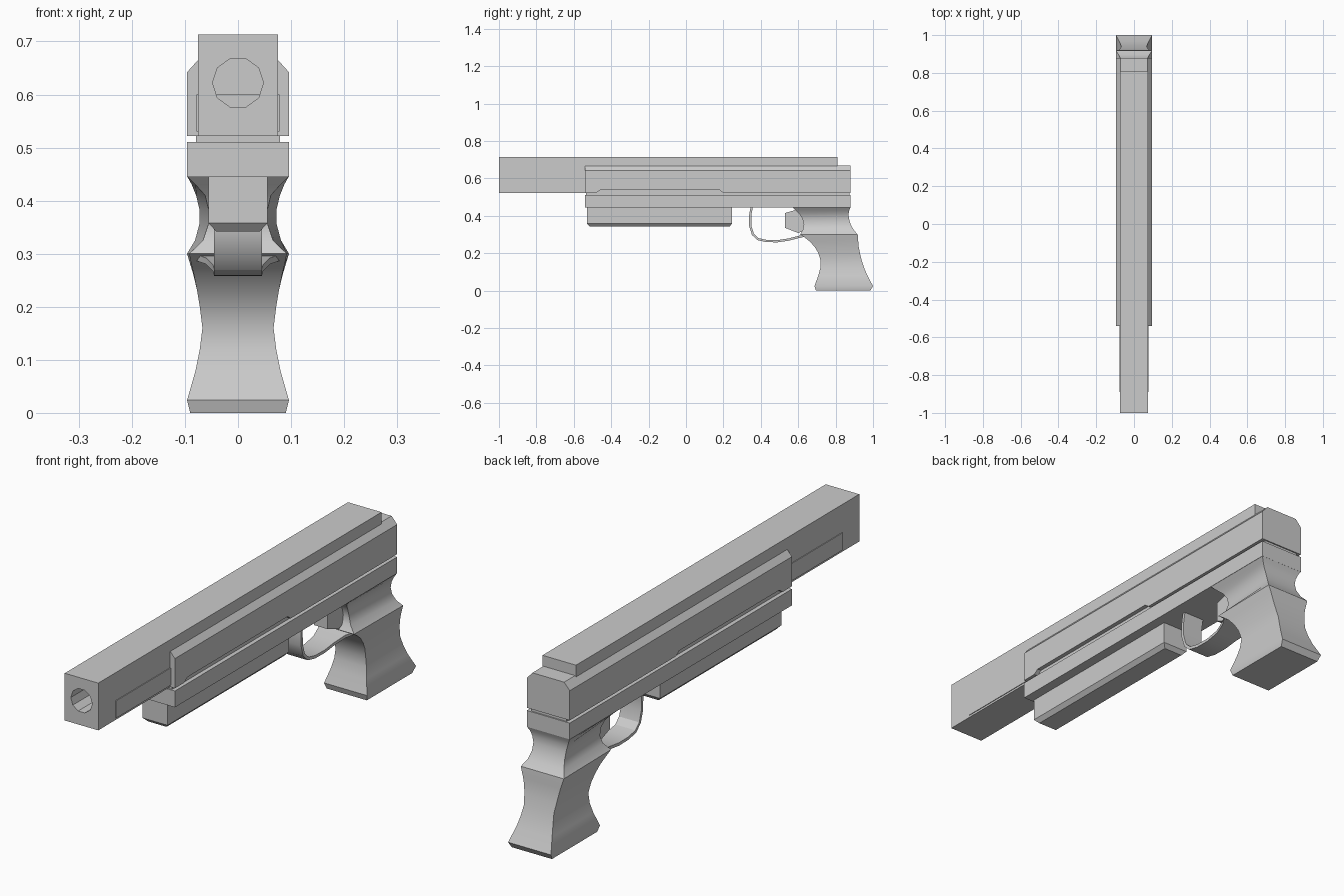
import bpy, bmesh, math
from mathutils import Vector

if "Cube" in bpy.data.objects:
    bpy.data.objects.remove(bpy.data.objects["Cube"])


def loft(name, rings, closed=False, smooth=False):
    """Skin equal-sized rings of points; cap the ends."""
    bm = bmesh.new()
    vs = [[bm.verts.new(p) for p in r] for r in rings]
    n = len(vs[0])
    for a, b in zip(vs, vs[1:]):
        for i in range(n):
            j = (i + 1) % n
            bm.faces.new((a[i], a[j], b[j], b[i]))
    bm.faces.new(vs[0])
    bm.faces.new(vs[-1])
    bmesh.ops.recalc_face_normals(bm, faces=bm.faces)
    me = bpy.data.meshes.new(name)
    bm.to_mesh(me)
    bm.free()
    ob = bpy.data.objects.new(name, me)
    bpy.context.collection.objects.link(ob)
    if smooth:
        bpy.ops.object.select_all(action='DESELECT')
        bpy.context.view_layer.objects.active = ob
        ob.select_set(True)
        bpy.ops.object.shade_smooth_by_angle(angle=math.radians(30))
    return ob


def rect(w, y0, y1, z):
    return [(-w, y0, z), (w, y0, z), (w, y1, z), (-w, y1, z)]


def box(name, w, y0, y1, z0, z1):
    return loft(name, [rect(w, y0, y1, z0), rect(w, y0, y1, z1)])


# square barrel with a ten-sided bore
barrel = box("barrel", 0.075, -1.0, 0.81, 0.522, 0.713)
bore = loft("bore_cutter", [[(0.048 * math.cos(math.tau * i / 10), y,
                              0.622 + 0.048 * math.sin(math.tau * i / 10))
                             for i in range(10)] for y in (-1.1, -0.6)])
bore.hide_render = True
mod = barrel.modifiers.new("bore", 'BOOLEAN')
mod.operation, mod.object, mod.solver = 'DIFFERENCE', bore, 'EXACT'
bpy.context.view_layer.objects.active = barrel
bpy.ops.object.modifier_apply(modifier="bore")
bpy.data.objects.remove(bore)

# thin sleeve around the exposed barrel
box("barrel_sleeve", 0.078, -0.89, -0.5, 0.53, 0.60)

# upper housing: chamfered top, lower edge steps up along the middle
steps = [(-0.54, 0.522), (-0.48, 0.522), (-0.46, 0.537),
         (0.18, 0.537), (0.20, 0.522), (0.88, 0.522)]
loft("upper_housing", [[(-0.096, y, z), (0.096, y, z), (0.096, y, 0.642),
                        (0.071, y, 0.67), (-0.071, y, 0.67), (-0.096, y, 0.642)]
                       for y, z in steps])

# recessed core and lower frame
box("groove_core", 0.079, -0.535, 0.875, 0.50, 0.56)
box("lower_frame", 0.096, -0.54, 0.88, 0.445, 0.511)

# under rail with bevelled bottom
loft("under_rail", [rect(0.041, -0.515, 0.233, 0.342),
                    rect(0.056, -0.53, 0.246, 0.358),
                    rect(0.056, -0.53, 0.246, 0.45)])

# grip sections: z, front y, rear y, front half width, rear half width
sections = [(0.0, 0.695, 0.985, 0.09, 0.09), (0.024, 0.687, 1.0, 0.096, 0.096),
            (0.08, 0.707, 0.97, 0.08, 0.08), (0.12, 0.718, 0.953, 0.072, 0.072),
            (0.16, 0.72, 0.94, 0.067, 0.067), (0.20, 0.708, 0.93, 0.072, 0.072),
            (0.23, 0.69, 0.924, 0.077, 0.077), (0.26, 0.665, 0.921, 0.083, 0.084),
            (0.28, 0.64, 0.92, 0.088, 0.09), (0.30, 0.61, 0.918, 0.092, 0.096),
            (0.325, 0.625, 0.896, 0.066, 0.081), (0.355, 0.63, 0.88, 0.056, 0.073),
            (0.385, 0.622, 0.871, 0.056, 0.073), (0.41, 0.606, 0.869, 0.062, 0.079),
            (0.43, 0.585, 0.873, 0.08, 0.087), (0.446, 0.57, 0.88, 0.096, 0.096)]
loft("grip", [[(-wf, yf, z), (wf, yf, z), (wr, yr, z), (-wr, yr, z)]
              for z, yf, yr, wf, wr in sections], smooth=True)

# trigger guard: a thin band along a path, flaring into the grip
path = [(0.352, 0.45, 0.045), (0.343, 0.40, 0.045), (0.344, 0.345, 0.045),
        (0.358, 0.30, 0.045), (0.385, 0.275, 0.045), (0.43, 0.265, 0.045),
        (0.49, 0.264, 0.045), (0.55, 0.273, 0.047), (0.60, 0.286, 0.06),
        (0.64, 0.295, 0.085)]
rings = []
for i, (y, z, w) in enumerate(path):
    a, b = path[max(i - 1, 0)], path[min(i + 1, len(path) - 1)]
    t = Vector((b[0] - a[0], b[1] - a[1])).normalized() * 0.006
    rings.append([(-w, y - t.y, z + t.x), (w, y - t.y, z + t.x),
                  (w, y + t.y, z - t.x), (-w, y + t.y, z - t.x)])
loft("trigger_guard", rings, smooth=True)

# trigger
side = [(0.53, 0.335), (0.60, 0.308), (0.66, 0.33), (0.66, 0.41),
        (0.59, 0.432), (0.53, 0.415)]
loft("trigger", [[(x, y, z) for y, z in side] for x in (-0.03, 0.03)])
